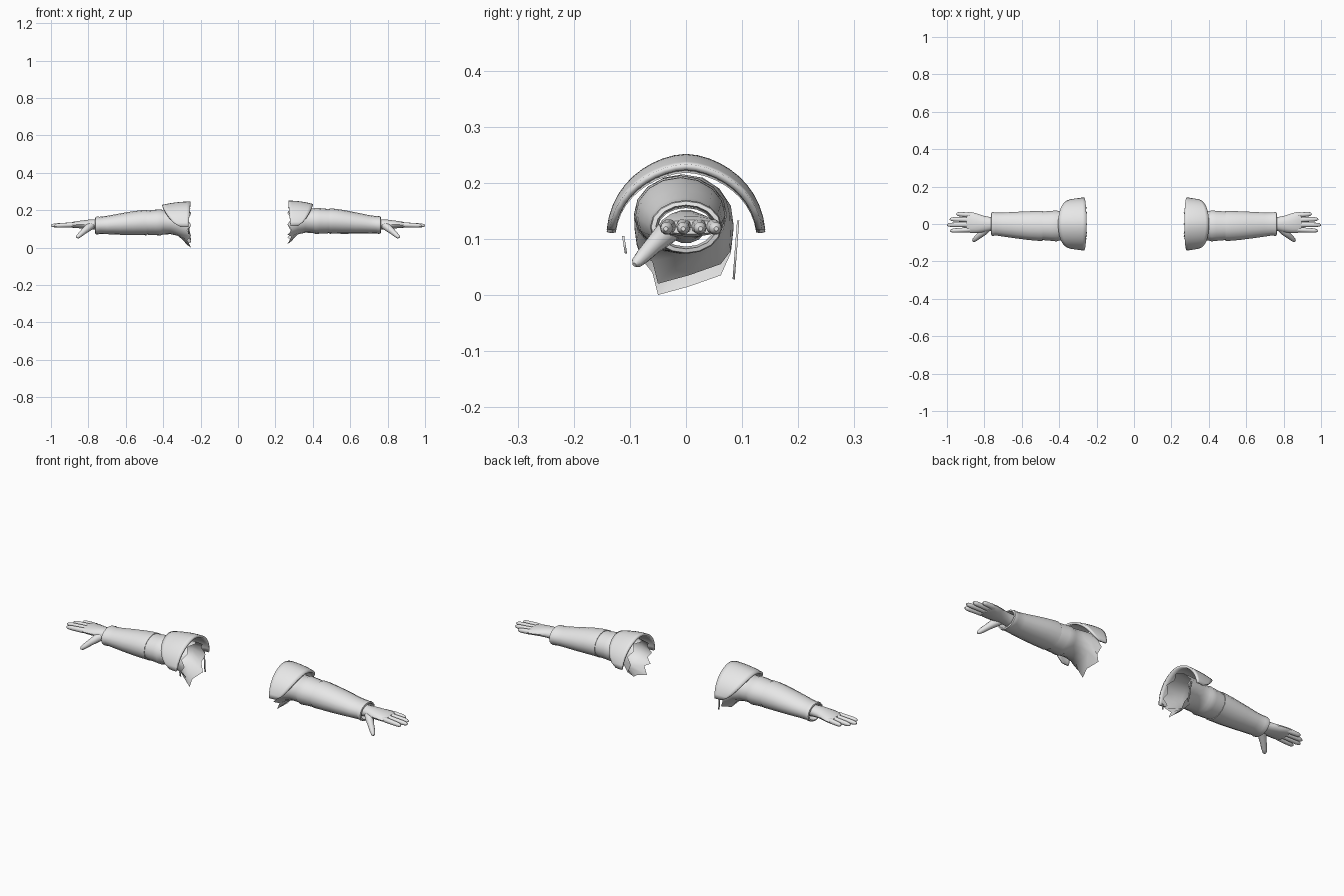
import bpy, bmesh, math
from mathutils import Vector

if "Cube" in bpy.data.objects:
    bpy.data.objects.remove(bpy.data.objects["Cube"])

grey = bpy.data.materials.new("light grey")
grey.diffuse_color = (0.8, 0.8, 0.8, 1)
grey.use_nodes = True
grey.node_tree.nodes["Principled BSDF"].inputs["Base Color"].default_value = grey.diffuse_color


def finish(name, bm, side, thickness=0):
    """Mirror to the wanted side, fix normals and link the object."""
    for v in bm.verts:
        v.co.x *= side
    bmesh.ops.recalc_face_normals(bm, faces=bm.faces)
    mesh = bpy.data.meshes.new(name)
    bm.to_mesh(mesh)
    bm.free()
    mesh.materials.append(grey)
    ob = bpy.data.objects.new(name, mesh)
    bpy.context.collection.objects.link(ob)
    if thickness:
        mod = ob.modifiers.new("thickness", "SOLIDIFY")
        mod.thickness, mod.offset = thickness, 0
    return ob


def skin(bm, rings, closed=True, cap_start=False, cap_end=False):
    """Join point rings with quads."""
    loops = [[bm.verts.new(p) for p in ring] for ring in rings]
    n = len(loops[0])
    for a, b in zip(loops, loops[1:]):
        for i in range(n if closed else n - 1):
            j = (i + 1) % n
            bm.faces.new((a[i], a[j], b[j], b[i]))
    if cap_start:
        bm.faces.new(loops[0])
    if cap_end:
        bm.faces.new(loops[-1])


def oval(x, cy, cz, ry, rz, n=16):
    return [(x, cy + ry * math.cos(2 * math.pi * k / n),
             cz + rz * math.sin(2 * math.pi * k / n)) for k in range(n)]


def digit(bm, path, n=10):
    """Rounded finger along (point, radius) pairs."""
    pts = [Vector(p) for p, r in path]
    d = (pts[-1] - pts[0]).normalized()
    u = d.cross(Vector((0, 0, 1))).normalized()
    w = u.cross(d)
    rings = [[p + r * (u * math.cos(2 * math.pi * k / n) + w * math.sin(2 * math.pi * k / n))
              for k in range(n)] for p, (q, r) in zip(pts, path)]
    skin(bm, rings, cap_start=True, cap_end=True)


# torn shoulder opening of the sleeve, as (y, z)
OPENING = [(.085, .12), (.08, .155), (.06, .185), (.03, .205), (0, .21), (-.035, .2),
           (-.065, .18), (-.085, .15), (-.092, .12), (-.088, .09), (-.08, .065),
           (-.06, .04), (-.05, 0), (.005, .015), (.062, .035), (.08, .075)]


def arm(side, label, inner, pad_outer, lift):
    # upper sleeve
    bm = bmesh.new()
    torn = [(inner + (.022 if k % 2 else 0), y, z + (lift * 2.5 if z < .05 else lift * .5))
            for k, (y, z) in enumerate(OPENING)]
    rings = [torn]
    for x, cy, cz, ry, rz in [(.32, -.006, .135, .084, .072), (.36, -.008, .138, .08, .066),
                              (.40, -.01, .136, .078, .065), (.415, -.01, .135, .083, .07),
                              (.44, -.01, .135, .08, .068), (.47, -.01, .134, .078, .066),
                              (.505, -.01, .134, .074, .063)]:
        rings.append(oval(x, cy, cz + lift, ry, rz))
    skin(bm, rings)
    finish(label + "_upper_sleeve", bm, side)

    # lower sleeve with a rolled-in cuff
    bm = bmesh.new()
    rings = [oval(x, cy, cz + lift * f, ry, rz) for x, cy, cz, ry, rz, f in [
        (.492, -.01, .134, .072, .061, 1), (.49, -.01, .134, .08, .068, 1),
        (.51, -.01, .134, .08, .067, 1), (.56, -.009, .131, .077, .064, .9),
        (.63, -.006, .126, .071, .057, .7), (.70, -.003, .121, .064, .049, .5),
        (.74, 0, .119, .061, .046, .4), (.752, 0, .118, .064, .048, .4),
        (.762, 0, .118, .062, .046, .4), (.764, 0, .118, .054, .039, .4),
        (.73, 0, .119, .05, .036, .4)]]
    skin(bm, rings)
    finish(label + "_lower_sleeve", bm, side)

    # palm and wrist
    bm = bmesh.new()
    skin(bm, [oval(x, cy, cz, ry, rz, 14) for x, cy, cz, ry, rz in [
        (.72, 0, .122, .036, .03), (.765, 0, .124, .036, .028), (.80, 0, .125, .043, .025),
        (.84, .004, .124, .052, .021), (.875, .009, .122, .056, .018),
        (.895, .01, .121, .052, .013)]], cap_start=True, cap_end=True)
    finish(label + "_palm", bm, side)

    # fingers
    bm = bmesh.new()
    for y0, y1, tip in [(-.03, -.036, .983), (-.004, -.005, 1), (.022, .026, .985), (.047, .054, .95)]:
        base = .868
        path = [((base + (tip - base) * t, y0 + (y1 - y0) * t, .123 - .005 * t), r) for t, r in
                [(0, .011), (.2, .0135), (.5, .0125), (.8, .0115), (.93, .009), (1, .004)]]
        digit(bm, path)
    finish(label + "_fingers", bm, side)

    # thumb
    bm = bmesh.new()
    digit(bm, [((.775, -.015, .122), .018), ((.80, -.038, .108), .021), ((.825, -.06, .087), .016),
               ((.845, -.077, .069), .0135), ((.857, -.088, .058), .01), ((.862, -.092, .054), .004)])
    finish(label + "_thumb", bm, side)

    # shoulder guard: arched plate, wide on top and narrow at the ends
    bm = bmesh.new()
    rows, cols = 20, 7
    grid = []
    for i in range(rows + 1):
        t = -1 + 2 * i / rows
        y = .136 * math.sin(t * 1.45) / math.sin(1.45)
        z = .246 - .13 * abs(t) ** 1.75 + (lift - .008) * .6
        start = inner + .004 + .012 * t * t
        end = start + .02 + (pad_outer - start - .02) * math.sqrt(max(0, 1 - t * t * .97))
        row = []
        for j in range(cols + 1):
            s = j / cols
            row.append((start + (end - start) * s, y * (1 - .04 * s * s),
                        z - .018 * s * s * (1 - t * t)))
        grid.append(row)
    skin(bm, grid, closed=False)
    finish(label + "_shoulder_guard", bm, side, .011)


arm(1, "right", .265, .40, .008)
arm(-1, "left", .25, .405, 0)

# loose thin strips beside the left sleeve opening
for name, a, b in [("back_strip", (.25, .085, .028), (.262, .093, .133)),
                   ("front_strip", (.26, -.107, .074), (.262, -.112, .105))]:
    bm = bmesh.new()
    skin(bm, [[(x, y, z), (x + .006, y, z)] for x, y, z in (a, b)], closed=False)
    finish(name, bm, -1, .004)

# smooth shading with sharp rims kept
for ob in bpy.context.collection.objects:
    ob.select_set(True)
    bpy.context.view_layer.objects.active = ob
bpy.ops.object.shade_smooth_by_angle(angle=math.radians(40))
